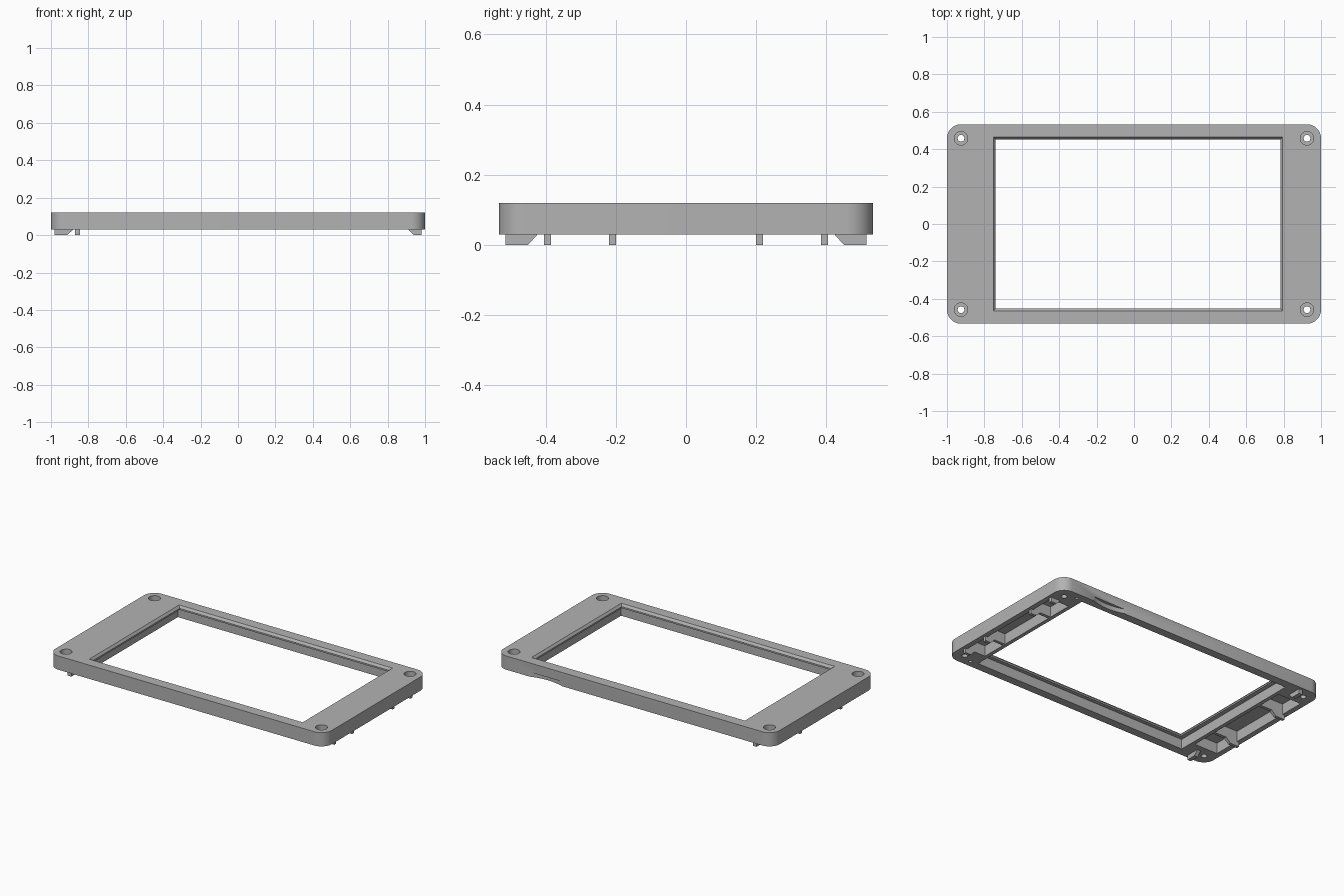
import bpy, bmesh, math
from mathutils import Matrix

cube = bpy.data.objects.get("Cube")
if cube:
    bpy.data.objects.remove(cube, do_unlink=True)

grey = bpy.data.materials.new("plain grey")
grey.use_nodes = True
colour = (0.45, 0.45, 0.45, 1)
grey.diffuse_color = colour
grey.node_tree.nodes["Principled BSDF"].inputs["Base Color"].default_value = colour

BASE, TOP = 0.03, 0.12
HALF_Y = 0.533


def finish(name, bm):
    bmesh.ops.recalc_face_normals(bm, faces=bm.faces)
    mesh = bpy.data.meshes.new(name)
    bm.to_mesh(mesh)
    bm.free()
    mesh.materials.append(grey)
    ob = bpy.data.objects.new(name, mesh)
    bpy.context.collection.objects.link(ob)
    return ob


def extrude(name, points, vector):
    """Solid from a flat outline pushed along a vector."""
    bm = bmesh.new()
    face = bm.faces.new([bm.verts.new(p) for p in points])
    new = bmesh.ops.extrude_face_region(bm, geom=[face])["geom"]
    bmesh.ops.translate(bm, vec=vector, verts=[v for v in new if isinstance(v, bmesh.types.BMVert)])
    return finish(name, bm)


def box(name, x0, x1, y0, y1, z0, z1, flare=0):
    """Box whose top can be wider than its bottom."""
    bm = bmesh.new()
    bmesh.ops.create_cube(bm, size=1)
    for v in bm.verts:
        top = v.co.z > 0
        f = flare if top else 0
        v.co = (x1 + f if v.co.x > 0 else x0 - f,
                y1 + f if v.co.y > 0 else y0 - f,
                z1 if top else z0)
    return finish(name, bm)


def cylinder(name, x, y, z0, z1, radius, sides=32):
    bm = bmesh.new()
    bmesh.ops.create_cone(bm, cap_ends=True, segments=sides, radius1=radius, radius2=radius,
                          depth=z1 - z0, matrix=Matrix.Translation((x, y, (z0 + z1) / 2)))
    return finish(name, bm)


def cut(target, cutter):
    cutter.hide_render = True
    mod = target.modifiers.new("cut", "BOOLEAN")
    mod.operation = "DIFFERENCE"
    mod.solver = "EXACT"
    mod.object = cutter
    bpy.context.view_layer.objects.active = target
    bpy.ops.object.modifier_apply(modifier=mod.name)
    bpy.data.objects.remove(cutter, do_unlink=True)


# Rounded outer body
radius = 0.075
outline = []
for quarter, (sx, sy) in enumerate([(1, 1), (-1, 1), (-1, -1), (1, -1)]):
    for step in range(13):
        a = math.radians(90 * quarter + 7.5 * step)
        outline.append((sx * (1 - radius) + radius * math.cos(a),
                        sy * (HALF_Y - radius) + radius * math.sin(a), BASE))
frame = extrude("bezel_frame", outline, (0, 0, TOP - BASE))

# Window with a chamfered lip, and the panel recess beneath it
cut(frame, box("window", -0.74, 0.782, -0.453, 0.453, 0, 0.2))
cut(frame, box("lip_chamfer", -0.74, 0.782, -0.453, 0.453, 0.105, 0.122, 0.013))
cut(frame, box("panel_recess", -0.77, 0.805, -0.478, 0.478, 0, 0.095))

# Pockets under both end bars
cut(frame, box("right_pocket", -0.965, -0.795, -0.385, 0.385, 0, 0.1))
cut(frame, box("left_pocket", 0.83, 0.965, -0.385, 0.385, 0, 0.1))

# Counterbored screw holes and small blind holes
for sx in (-1, 1):
    for sy in (-1, 1):
        cut(frame, cylinder("screw_hole", sx * 0.925, sy * 0.458, 0, 0.2, 0.018))
        cut(frame, cylinder("counterbore", sx * 0.925, sy * 0.458, 0.08, 0.2, 0.036))
    cut(frame, cylinder("blind_hole", 0.855, sx * 0.49, 0, 0.07, 0.011, 20))

# Shallow scoop low on the back edge
cut(frame, cylinder("scoop", 0.64, HALF_Y + 0.33, 0, 0.06, 0.35, 96))

# Ribs across the pockets, with sloped feet below
for sy in (-1, 1):
    y = sy * 0.21
    box("right_rib", -0.97, -0.79, y - 0.01, y + 0.01, BASE, 0.102)
    box("left_rib", 0.825, 0.97, y - 0.01, y + 0.01, BASE, 0.102)
    extrude("right_foot", [(-0.98, y - 0.01, 0), (-0.915, y - 0.01, 0),
                           (-0.88, y - 0.01, BASE), (-0.98, y - 0.01, BASE)], (0, 0.02, 0))
    for foot_y in (y, sy * 0.395):
        extrude("left_foot", [(0.98, foot_y - 0.01, 0), (0.94, foot_y - 0.01, 0),
                              (0.91, foot_y - 0.01, BASE), (0.98, foot_y - 0.01, BASE)],
                (0, 0.02, 0))
    # Corner clips
    extrude("corner_clip", [(-0.872, sy * 0.515, 0), (-0.872, sy * 0.45, 0),
                            (-0.872, sy * 0.423, BASE), (-0.872, sy * 0.515, BASE)],
            (0.027, 0, 0))

# Smooth curved walls, crisp edges
bpy.ops.object.select_all(action="DESELECT")
frame.select_set(True)
bpy.context.view_layer.objects.active = frame
bpy.ops.object.shade_smooth_by_angle(angle=math.radians(30))
